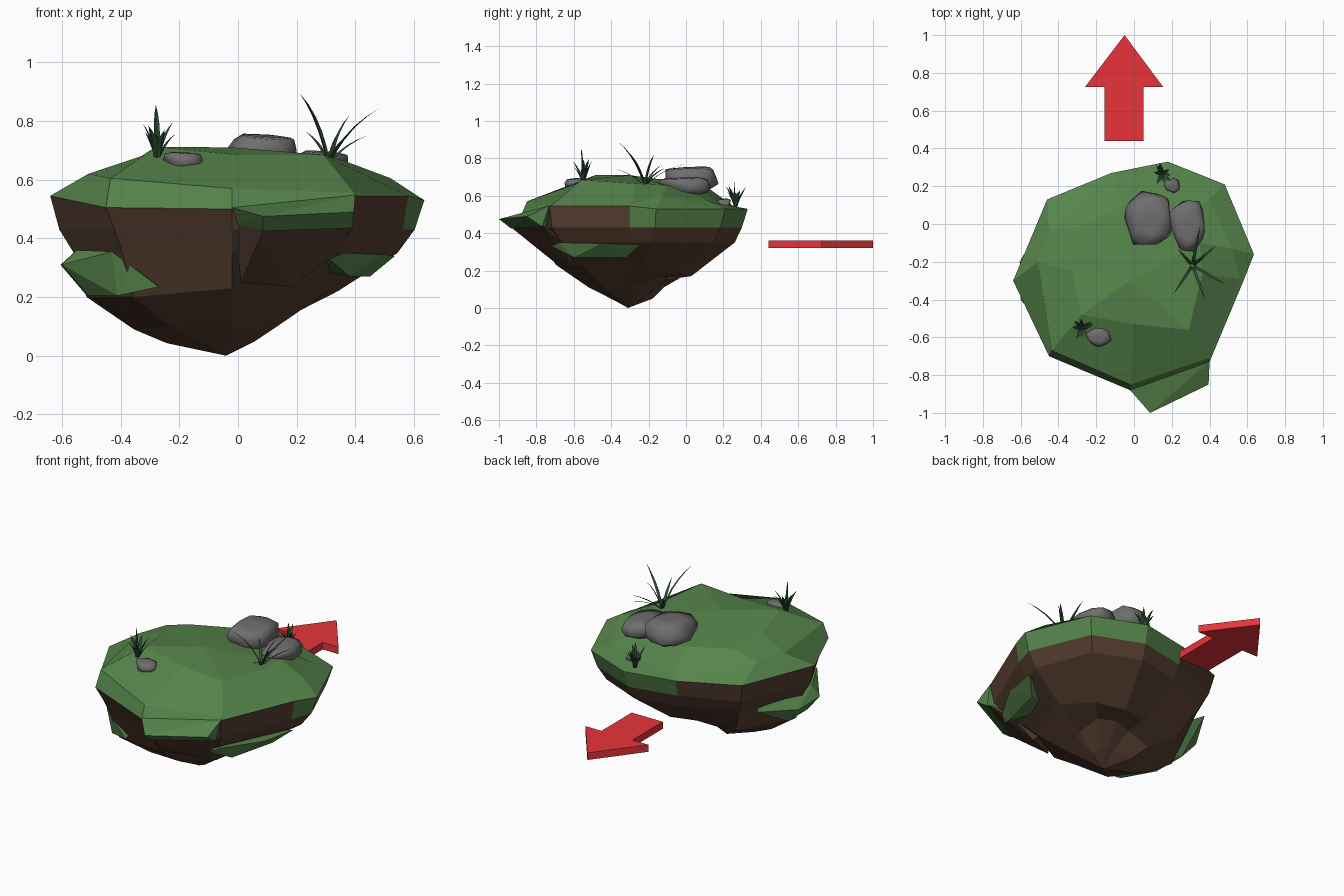
import bpy, bmesh, math, random
from mathutils import Vector

old = bpy.data.objects.get("Cube")
if old:
    bpy.data.objects.remove(old, do_unlink=True)


def material(name, rgb):
    mat = bpy.data.materials.new(name)
    mat.use_nodes = True
    mat.diffuse_color = (*rgb, 1)
    mat.node_tree.nodes["Principled BSDF"].inputs["Base Color"].default_value = (*rgb, 1)
    return mat


turf = material("turf green", (0.092, 0.23, 0.07))
soil = material("soil brown", (0.095, 0.05, 0.031))
stone = material("stone grey", (0.16, 0.16, 0.16))
blade_green = material("blade dark green", (0.025, 0.072, 0.034))
red = material("arrow red", (0.8, 0.034, 0.044))


def finish(bm, name, materials, smooth=False):
    bmesh.ops.recalc_face_normals(bm, faces=bm.faces[:])
    mesh = bpy.data.meshes.new(name)
    bm.to_mesh(mesh)
    bm.free()
    for mat in materials:
        mesh.materials.append(mat)
    for poly in mesh.polygons:
        poly.use_smooth = smooth
    obj = bpy.data.objects.new(name, mesh)
    bpy.context.collection.objects.link(obj)
    return obj


# Island: ten-sided rings, running from the back round by -x to the front
centre = Vector((-0.02, -0.30, 0))
rim = [(0.18, 0.33, 0.53), (-0.12, 0.27, 0.53), (-0.46, 0.13, 0.54), (-0.64, -0.30, 0.545),
       (-0.45, -0.70, 0.505), (-0.02, -0.88, 0.50), (0.40, -0.73, 0.545), (0.58, -0.30, 0.545),
       (0.635, -0.16, 0.53), (0.48, 0.21, 0.53)]
lip = [(0.20, 0.19, 0.555), (-0.11, 0.26, 0.54), (-0.45, -0.03, 0.62), (-0.51, -0.20, 0.62),
       (-0.435, -0.67, 0.605), (-0.02, -0.85, 0.57), (0.395, -0.71, 0.555), (0.56, -0.29, 0.555),
       (0.52, -0.13, 0.605), (0.40, 0.13, 0.565)]
plateau = [(0.15, 0.08, 0.64), (-0.06, 0.10, 0.655), (-0.30, -0.02, 0.66), (-0.33, -0.25, 0.68),
           (-0.28, -0.48, 0.712), (0, -0.53, 0.685), (0.29, -0.56, 0.685), (0.36, -0.27, 0.665),
           (0.35, -0.10, 0.655), (0.25, 0.02, 0.64)]


def shrunk(factors, heights):
    """Ring made by pulling the rim towards the centre."""
    ring = []
    for point, f, z in zip(rim, factors, heights):
        p = centre + (Vector(point) - centre) * f
        ring.append((p.x, p.y, z))
    return ring


upper_wall = shrunk([0.95, 0.95, 0.95, 0.95, 0.93, 0.93, 0.97, 0.97, 0.95, 0.95], [0.43] * 10)
lower_wall = shrunk([0.89, 0.88, 0.87, 0.87, 0.87, 0.83, 0.85, 0.87, 0.86, 0.88], [0.35] * 10)
belly = shrunk([0.52, 0.53, 0.68, 0.8, 0.78, 0.68, 0.6, 0.57, 0.55, 0.53],
               [0.17, 0.18, 0.18, 0.2, 0.2, 0.23, 0.23, 0.23, 0.22, 0.18])
foot = shrunk([0.33, 0.33, 0.42, 0.54, 0.49, 0.38, 0.32, 0.28, 0.28, 0.33],
              [0.165, 0.15, 0.11, 0.09, 0.1, 0.11, 0.11, 0.11, 0.13, 0.165])
sole = shrunk([0.12, 0.14, 0.28, 0.36, 0.2, 0.14, 0.12, 0.12, 0.12, 0.12],
              [0.06, 0.06, 0.05, 0.043, 0.04, 0.04, 0.04, 0.05, 0.05, 0.06])

bm = bmesh.new()
layers = [[bm.verts.new(p) for p in ring]
          for ring in (plateau, lip, rim, upper_wall, lower_wall, belly, foot, sole)]
crown = bm.verts.new((-0.02, -0.30, 0.71))
tip = bm.verts.new((-0.04, -0.31, 0))
hanging_turf = (7, 8, 9, 0)
for i in range(10):
    j = (i + 1) % 10
    bm.faces.new((crown, layers[0][i], layers[0][j]))
    bm.faces.new((tip, layers[-1][j], layers[-1][i])).material_index = 1
    for k in range(len(layers) - 1):
        face = bm.faces.new((layers[k][i], layers[k + 1][i], layers[k + 1][j], layers[k][j]))
        is_turf = k < 2 or (k == 2 and i in hanging_turf)
        face.material_index = 0 if is_turf else 1
finish(bm, "island", [turf, soil])


# Grassy ledges sticking out of the sides, and the soil bulge under the front one
def ledge(name, points, mat=turf):
    bm = bmesh.new()
    for p in points:
        bm.verts.new(p)
    bmesh.ops.convex_hull(bm, input=bm.verts[:])
    loose = [v for v in bm.verts if not v.link_faces]
    bmesh.ops.delete(bm, geom=loose, context="VERTS")
    finish(bm, name, [mat])


ledge("front_ledge", [(-0.02, -0.88, 0.505), (0.40, -0.73, 0.548), (0.085, -1, 0.475),
                      (0.395, -0.85, 0.49), (0.085, -0.935, 0.425), (0.39, -0.77, 0.435),
                      (-0.01, -0.83, 0.45), (0.15, -0.70, 0.43)])
ledge("front_soil_bulge", [(0.085, -0.93, 0.427), (0.39, -0.765, 0.437), (-0.01, -0.83, 0.45),
                           (0.01, -0.71, 0.25), (0.18, -0.63, 0.235), (0.31, -0.65, 0.33),
                           (0.15, -0.5, 0.3)], soil)
ledge("left_side_ledge", [(-0.48, 0.02, 0.345), (-0.55, -0.40, 0.36), (-0.43, -0.62, 0.355),
                          (-0.605, -0.20, 0.31), (-0.60, -0.40, 0.31), (-0.52, -0.22, 0.21),
                          (-0.51, -0.42, 0.205), (-0.41, -0.60, 0.205), (-0.27, -0.675, 0.235),
                          (-0.3, -0.3, 0.3)])
ledge("right_side_ledge", [(0.31, -0.72, 0.33), (0.36, -0.68, 0.35), (0.50, -0.45, 0.345),
                           (0.535, -0.24, 0.34), (0.38, -0.60, 0.27), (0.45, -0.32, 0.27),
                           (0.25, -0.4, 0.3)])


# Rocks: chiselled stones with soft shading, fitted to a box
def rock(name, low, high, seed):
    rng = random.Random(seed)
    bm = bmesh.new()
    bmesh.ops.create_icosphere(bm, subdivisions=2, radius=1)
    cuts = [(Vector((math.cos(a), math.sin(a), rng.uniform(-0.3, 0.3))).normalized(),
             rng.uniform(0.68, 0.82)) for a in (rng.uniform(0, 0.6) + n * 1.05 for n in range(6))]
    cuts.append((Vector((0.1, -0.1, 1)).normalized(), 0.62))
    for v in bm.verts:
        for direction, limit in cuts:
            excess = v.co.dot(direction) - limit
            if excess > 0:
                v.co -= direction * excess
    for axis in range(3):
        least = min(v.co[axis] for v in bm.verts)
        most = max(v.co[axis] for v in bm.verts)
        for v in bm.verts:
            t = (v.co[axis] - least) / (most - least)
            v.co[axis] = low[axis] + t * (high[axis] - low[axis])
    finish(bm, name, [stone], smooth=True)


rock("large_rock", (-0.05, -0.11, 0.62), (0.2, 0.175, 0.757), 3)
rock("medium_rock", (0.18, -0.145, 0.595), (0.375, 0.125, 0.70), 5)
rock("small_back_rock", (0.16, 0.165, 0.525), (0.245, 0.24, 0.585), 8)
rock("small_front_rock", (-0.255, -0.65, 0.63), (-0.12, -0.55, 0.695), 11)


# Grass: thin tapered three-sided blades that bend outwards
def grass(name, base, tips, width):
    bm = bmesh.new()
    base = Vector(base)
    steps = 5
    for tip_point in tips:
        end = Vector(tip_point)
        bend = base.lerp(end, 0.3)
        bend.z = base.z + (end.z - base.z) * 0.65
        outward = Vector((end.x - base.x, end.y - base.y, 0)).normalized()
        side = Vector((-outward.y, outward.x, 0))
        rows = []
        for s in range(steps):
            t = s / steps
            p = base * (1 - t) ** 2 + bend * 2 * t * (1 - t) + end * t * t
            w = width * (1 - t ** 2) * (0.7 + t * 0.6)
            rows.append([bm.verts.new(p + offset) for offset in
                         (side * w, outward * w * 0.5, side * -w)])
        point = bm.verts.new(end)
        for a in range(3):
            b = (a + 1) % 3
            for lower, upper in zip(rows, rows[1:]):
                bm.faces.new((lower[a], lower[b], upper[b], upper[a]))
            bm.faces.new((rows[-1][a], rows[-1][b], point))
    finish(bm, name, [blade_green])


def tuft_tips(base, spread, height, count, seed):
    rng = random.Random(seed)
    tips = []
    for n in range(count):
        angle = math.tau * n / count + rng.uniform(-0.3, 0.3)
        reach = spread * rng.uniform(0.65, 1)
        rise = height * rng.uniform(0.6, 1)
        tips.append((base[0] + reach * math.cos(angle), base[1] + reach * math.sin(angle),
                     base[2] + rise))
    return tips


grass("tall_grass", (0.31, -0.22, 0.65),
      [(0.21, -0.37, 0.895), (0.485, -0.32, 0.845), (0.38, -0.17, 0.82), (0.44, -0.11, 0.75),
       (0.23, -0.13, 0.765), (0.35, -0.01, 0.77), (0.38, -0.41, 0.755)], 0.01)
front_base, back_base = (-0.275, -0.55, 0.665), (0.15, 0.265, 0.53)
grass("front_grass", front_base,
      tuft_tips(front_base, 0.065, 0.145, 8, 2) + [(-0.28, -0.56, 0.855)], 0.015)
grass("back_grass", back_base,
      tuft_tips(back_base, 0.065, 0.13, 8, 4) + [(0.15, 0.26, 0.685)], 0.014)

# Flat arrow behind the island
bm = bmesh.new()
outline = [(-0.05, 1), (-0.26, 0.725), (-0.155, 0.725), (-0.155, 0.44),
           (0.05, 0.44), (0.05, 0.725), (0.155, 0.725)]
base = bm.faces.new([bm.verts.new((x, y, 0.32)) for x, y in outline])
extruded = bmesh.ops.extrude_face_region(bm, geom=[base], use_keep_orig=True)
bmesh.ops.translate(bm, vec=(0, 0, 0.042),
                    verts=[g for g in extruded["geom"] if isinstance(g, bmesh.types.BMVert)])
finish(bm, "direction_arrow", [red])
